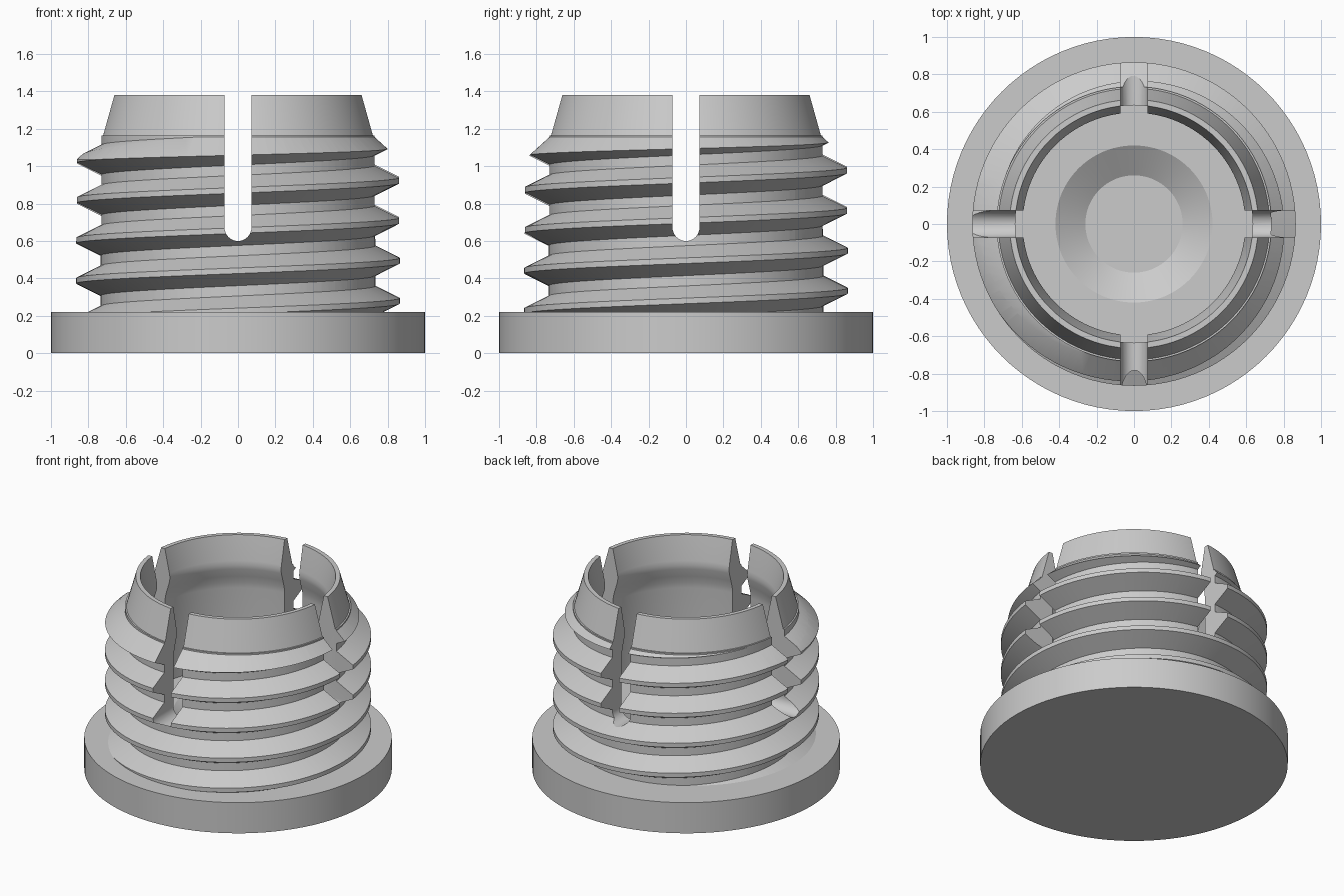
import bpy, bmesh, math

if "Cube" in bpy.data.objects:
    bpy.data.objects.remove(bpy.data.objects["Cube"])

SEG = 96
PITCH = 0.215

grey = bpy.data.materials.new("light_grey")
grey.diffuse_color = (0.6, 0.6, 0.6, 1)
grey.use_nodes = True
grey.node_tree.nodes["Principled BSDF"].inputs["Base Color"].default_value = grey.diffuse_color


def make_object(name, bm):
    bmesh.ops.remove_doubles(bm, verts=bm.verts, dist=1e-5)
    bmesh.ops.recalc_face_normals(bm, faces=bm.faces)
    mesh = bpy.data.meshes.new(name)
    bm.to_mesh(mesh)
    bm.free()
    mesh.materials.append(grey)
    obj = bpy.data.objects.new(name, mesh)
    bpy.context.collection.objects.link(obj)
    return obj


def lathe(name, profile):
    """Revolve an (r, z) profile whose two ends lie on the axis."""
    bm = bmesh.new()
    verts = [bm.verts.new((r, 0, z)) for r, z in profile]
    edges = [bm.edges.new(pair) for pair in zip(verts, verts[1:])]
    bmesh.ops.spin(bm, geom=verts + edges, cent=(0, 0, 0), axis=(0, 0, 1),
                   angle=2 * math.pi, steps=SEG, use_merge=False)
    return make_object(name, bm)


def helix(name, profile, z0, start, end):
    """Sweep an (r, dz) section along a helix, from start to end in turns."""
    bm = bmesh.new()
    rings = []
    for i in range(round((end - start) * SEG) + 1):
        turn = start + i / SEG
        a = turn * 2 * math.pi
        rings.append([bm.verts.new((r * math.cos(a), r * math.sin(a),
                                    z0 + turn * PITCH + dz)) for r, dz in profile])
    n = len(profile)
    for a, b in zip(rings, rings[1:]):
        for k in range(n):
            j = (k + 1) % n
            bm.faces.new((a[k], a[j], b[j], b[k]))
    bm.faces.new(rings[0])
    bm.faces.new(rings[-1])
    return make_object(name, bm)


def slot_cutter(name, turned):
    """Long round-bottomed bar through the whole wall."""
    w, zc, top, reach = 0.072, 0.672, 1.6, 1.2
    pts = [(w, top), (-w, top)]
    pts += [(-w * math.cos(math.pi * i / 16), zc - w * math.sin(math.pi * i / 16))
            for i in range(17)]
    bm = bmesh.new()
    face = bm.faces.new([bm.verts.new((x, -reach, z)) for x, z in pts])
    geom = bmesh.ops.extrude_face_region(bm, geom=[face])["geom"]
    bmesh.ops.translate(bm, vec=(0, 2 * reach, 0),
                        verts=[v for v in geom if isinstance(v, bmesh.types.BMVert)])
    if turned:
        for v in bm.verts:
            v.co.x, v.co.y = -v.co.y, v.co.x
    return make_object(name, bm)


def boolean(obj, tool, operation):
    mod = obj.modifiers.new(operation.lower(), "BOOLEAN")
    mod.operation = operation
    mod.solver = "EXACT"
    mod.object = tool
    bpy.context.view_layer.objects.active = obj
    bpy.ops.object.modifier_apply(modifier=mod.name)
    bpy.data.objects.remove(tool)


# flanged cup: base flange, core, tapered collar, inner lip, floor and dish
plug = lathe("threaded_plug", [
    (0, 0), (1, 0), (1, 0.22), (0.735, 0.22), (0.735, 1.165), (0.725, 1.165),
    (0.665, 1.38), (0.635, 1.38), (0.599, 1.21), (0.595, 1.18), (0.599, 1.15),
    (0.617, 1.09), (0.631, 1.04), (0.635, 1.0), (0.635, 0.42),
    (0.42, 0.42), (0.26, 0.32), (0, 0.32)])

# screw thread, chamfered at its upper end
thread = helix("thread", [(0.68, -0.1), (0.735, -0.08), (0.865, -0.015),
                          (0.865, 0.015), (0.735, 0.08), (0.68, 0.1)],
               0.28, -0.75, 4.5)
chamfer = lathe("thread_chamfer", [(0, -0.1), (0.97, -0.1), (0.97, 0.942),
                                   (0.725, 1.164), (0, 1.164)])
boolean(thread, chamfer, "INTERSECT")
boolean(plug, thread, "UNION")

# four slots from two crossing cutters
for turned in (False, True):
    boolean(plug, slot_cutter("slot_cutter", turned), "DIFFERENCE")

# smooth walls with crisp edges
bpy.ops.object.select_all(action="DESELECT")
plug.select_set(True)
bpy.context.view_layer.objects.active = plug
bpy.ops.object.shade_smooth_by_angle(angle=math.radians(25))
